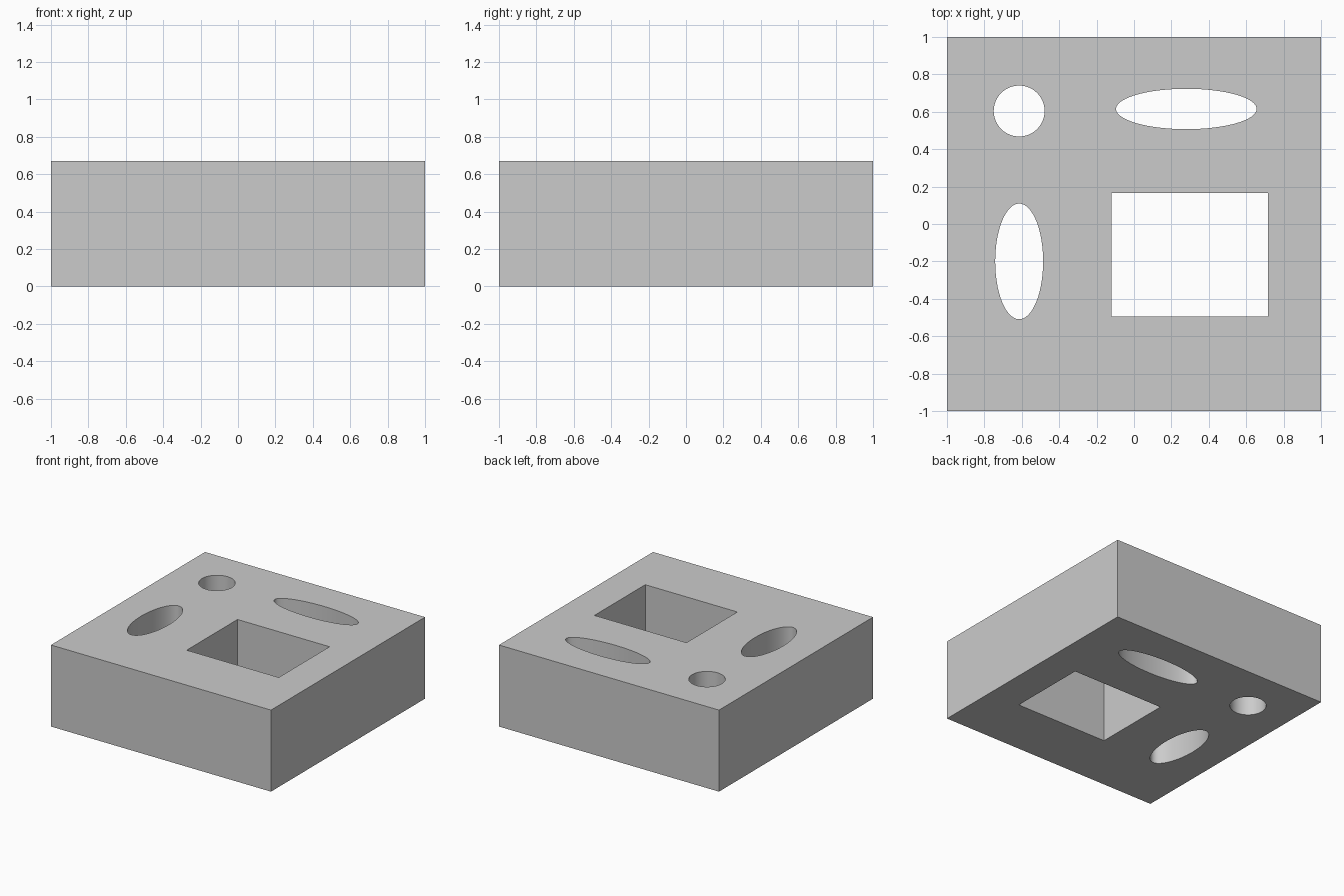
import bpy
import math

if "Cube" in bpy.data.objects:
    bpy.data.objects.remove(bpy.data.objects["Cube"])

HEIGHT = 0.67


def activate(obj):
    bpy.ops.object.select_all(action='DESELECT')
    obj.select_set(True)
    bpy.context.view_layer.objects.active = obj


def add_box(name, x0, x1, y0, y1, z0, z1):
    bpy.ops.mesh.primitive_cube_add(
        size=1, location=((x0 + x1) / 2, (y0 + y1) / 2, (z0 + z1) / 2))
    obj = bpy.context.object
    obj.name = name
    obj.scale = (x1 - x0, y1 - y0, z1 - z0)
    bpy.ops.object.transform_apply(location=False, rotation=False, scale=True)
    return obj


def add_oval(name, x, y, rx, ry):
    bpy.ops.mesh.primitive_cylinder_add(
        vertices=96, radius=1, depth=HEIGHT + 0.4, location=(x, y, HEIGHT / 2))
    obj = bpy.context.object
    obj.name = name
    obj.scale = (rx, ry, 1)
    bpy.ops.object.transform_apply(location=False, rotation=False, scale=True)
    return obj


# Solid block
block = add_box("block", -1, 1, -1, 1, 0, HEIGHT)

# Cutters for the four through holes
cutters = [
    add_oval("round_hole", -0.614, 0.604, 0.136, 0.136),
    add_oval("wide_oval_hole", 0.28, 0.615, 0.376, 0.108),
    add_oval("long_oval_hole", -0.614, -0.2, 0.128, 0.309),
    add_box("rectangular_hole", -0.12, 0.717, -0.495, 0.165, -0.2, HEIGHT + 0.2),
]

# Cut each hole, then discard its cutter
for cutter in cutters:
    cutter.hide_render = True
    activate(block)
    cut = block.modifiers.new(cutter.name, 'BOOLEAN')
    cut.operation = 'DIFFERENCE'
    cut.solver = 'EXACT'
    cut.object = cutter
    bpy.ops.object.modifier_apply(modifier=cut.name)
    bpy.data.objects.remove(cutter, do_unlink=True)

# Smooth hole walls, sharp rims and corners
activate(block)
bpy.ops.object.shade_smooth_by_angle(angle=math.radians(30))
